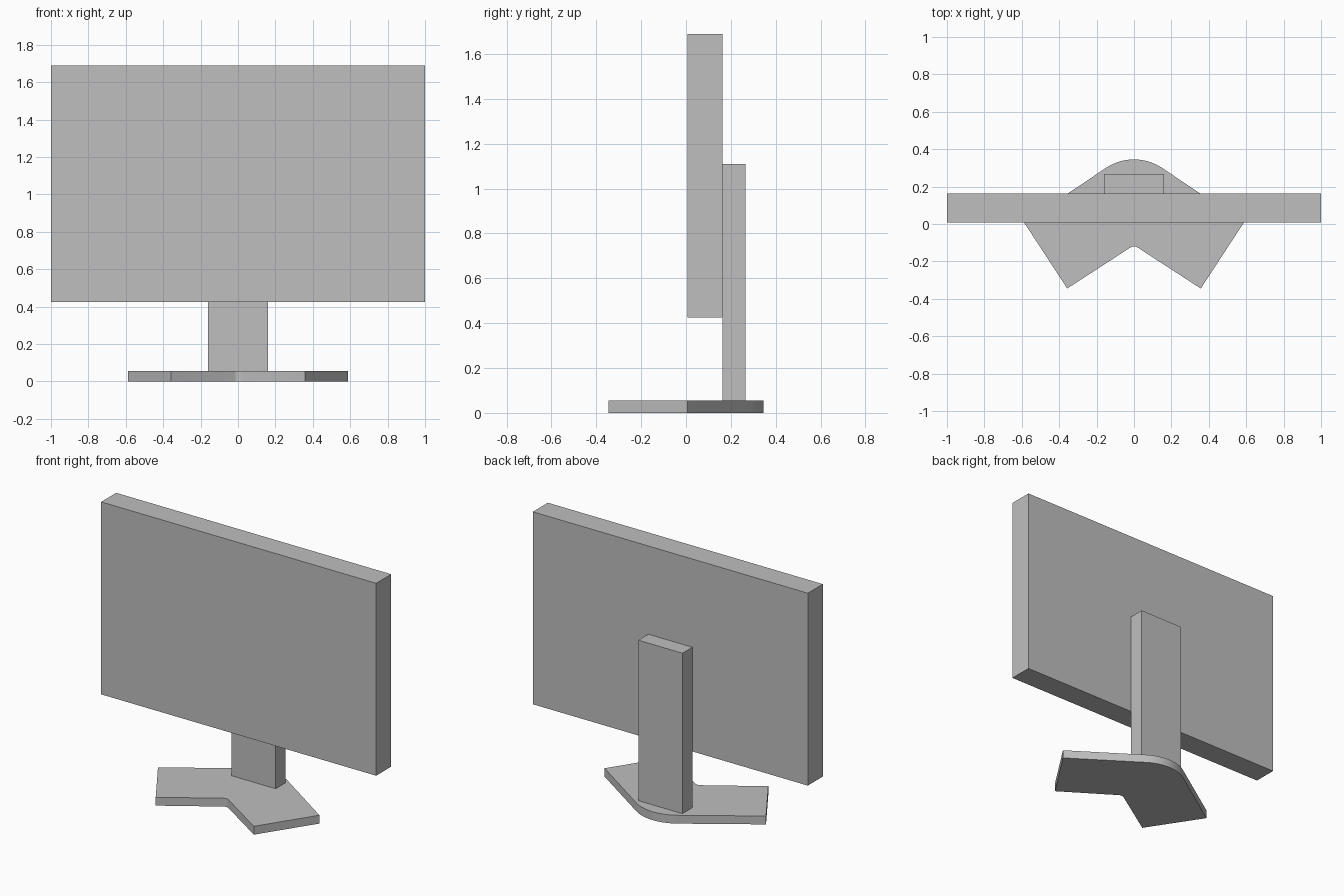
import bpy, bmesh, math
from mathutils import Vector

cube = bpy.data.objects.get("Cube")
if cube:
    bpy.data.objects.remove(cube, do_unlink=True)

grey = bpy.data.materials.new("plain grey")
grey.use_nodes = True
grey.diffuse_color = (0.52, 0.52, 0.52, 1)
grey.node_tree.nodes["Principled BSDF"].inputs["Base Color"].default_value = grey.diffuse_color


def add_object(name, bm):
    bmesh.ops.recalc_face_normals(bm, faces=bm.faces)
    mesh = bpy.data.meshes.new(name)
    bm.to_mesh(mesh)
    bm.free()
    mesh.materials.append(grey)
    obj = bpy.data.objects.new(name, mesh)
    bpy.context.collection.objects.link(obj)
    return obj


def box(name, low, high):
    low, high = Vector(low), Vector(high)
    bm = bmesh.new()
    bmesh.ops.create_cube(bm, size=1)
    bmesh.ops.scale(bm, vec=high - low, verts=bm.verts)
    bmesh.ops.translate(bm, vec=(low + high) / 2, verts=bm.verts)
    return add_object(name, bm)


def arc(centre_y, radius, steps):
    """Points from the leg's tangent on +x round to the one on -x."""
    half = math.radians(33.7)
    angles = [half - 2 * half * i / steps for i in range(steps + 1)]
    return [(radius * math.sin(a), centre_y + radius * math.cos(a)) for a in angles]


# Screen and upright
box("screen", (-1, 0.007, 0.425), (1, 0.163, 1.69))
box("stand_column", (-0.16, 0.163, 0.055), (0.16, 0.266, 1.11))

# V-shaped foot: rounded back bend, two square-ended legs, rounded notch
corner, tip = (0.587, 0.007), (0.357, -0.345)
mirror = lambda p: (-p[0], p[1])
outline = [corner] + arc(0.073, 0.272, 24) + [mirror(corner), mirror(tip)]
outline += arc(-0.156, 0.036, 6)[::-1] + [tip]

bm = bmesh.new()
bottom = bm.faces.new([bm.verts.new((x, y, 0)) for x, y in outline])
top = bmesh.ops.extrude_face_region(bm, geom=[bottom], use_keep_orig=True)
bmesh.ops.translate(bm, vec=(0, 0, 0.055),
                    verts=[v for v in top["geom"] if isinstance(v, bmesh.types.BMVert)])
foot = add_object("foot", bm)

# Smooth the bends, keep the corners crisp
bpy.ops.object.select_all(action="DESELECT")
foot.select_set(True)
bpy.context.view_layer.objects.active = foot
bpy.ops.object.shade_smooth_by_angle(angle=math.radians(30))
